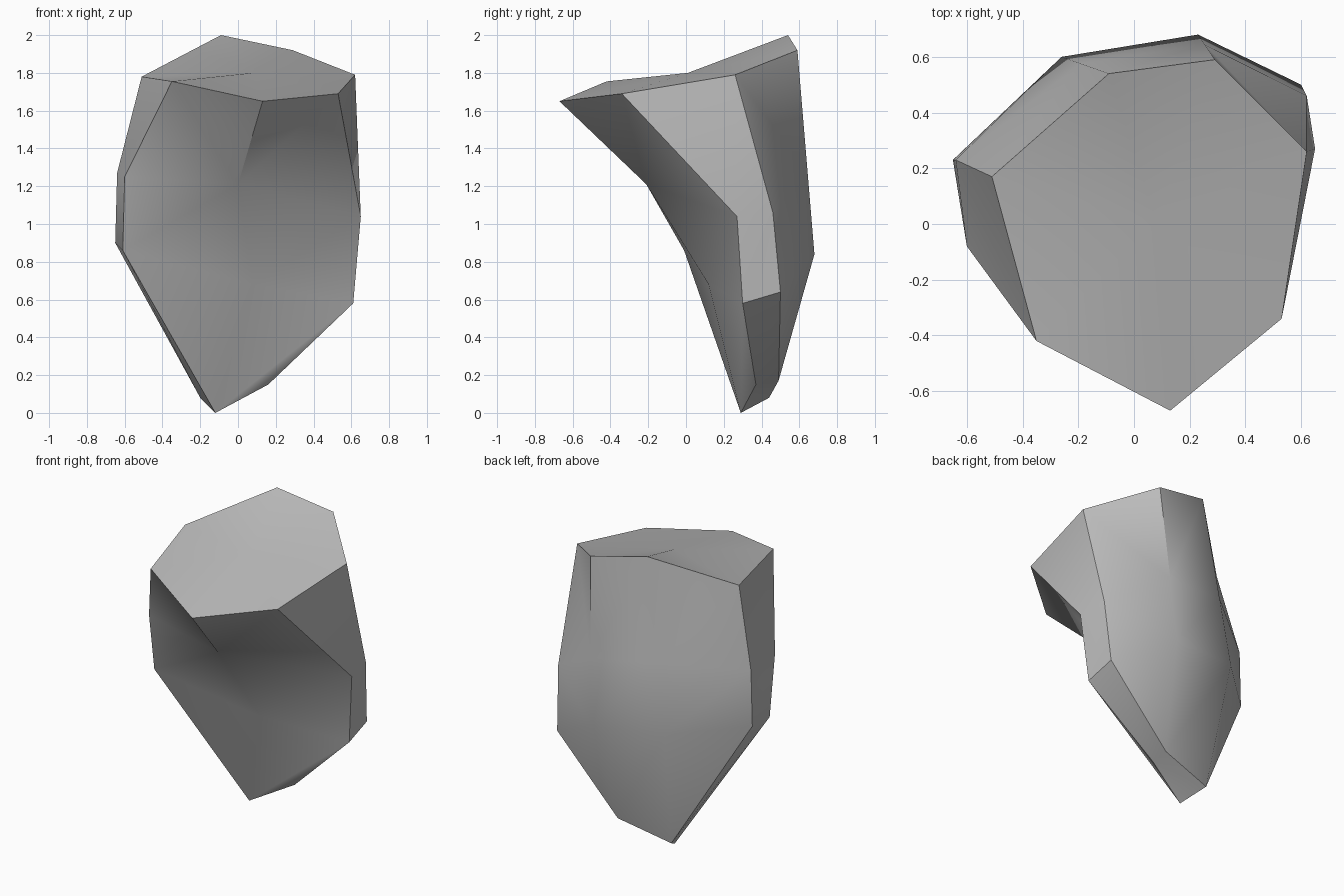
import bpy, bmesh
from mathutils import Vector

cube = bpy.data.objects.get("Cube")
if cube:
    bpy.data.objects.remove(cube, do_unlink=True)

# Single stone colour
stone = bpy.data.materials.new("grey_stone")
stone.use_nodes = True
grey = (0.5, 0.5, 0.5, 1)
stone.diffuse_color = grey
stone.node_tree.nodes["Principled BSDF"].inputs["Base Color"].default_value = grey

# Rings run round the rock in seven columns:
# left, front left, front, front right, right, back right, back left
rim = [(-.51, .17, 1.78), (-.35, -.42, 1.755), (.13, -.67, 1.65), (.53, -.34, 1.69),
       (.62, .26, 1.79), (.29, .59, 1.92), (-.09, .54, 2)]
shoulder = [(-.64, .23, 1.27), (-.60, -.08, 1.25), (0, -.21, 1.21), (.65, .27, 1.04),
            (.62, .46, 1.06)]
belly = [(-.65, .23, .9), (-.61, -.01, .86), (.08, .12, .68), (.61, .30, .58),
         (.60, .50, .64), (.23, .68, .84), (-.26, .60, .88)]
tip, heel = (-.12, .29, 0), (-.20, .44, .08)
foot = [heel, tip, tip, (.16, .37, .15), (.16, .49, .17), (.16, .49, .17), heel]
centre = (.08, .01, 1.8)

# The back runs straight from rim to belly
for i in (5, 6):
    shoulder.append(tuple(Vector(rim[i]).lerp(Vector(belly[i]), .6)))

bm = bmesh.new()
cache = {}


def vert(p):
    if p not in cache:
        cache[p] = bm.verts.new(p)
    return cache[p]


def tri(*points):
    if len(set(points)) == 3:
        bm.faces.new([vert(p) for p in points])


# Sides: each band is split along "/" or "\" per column
bands = [(rim, shoulder, "/\\//\\//"), (shoulder, belly, "////\\//"),
         (belly, foot, "////\\//")]
for upper, lower, splits in bands:
    for i, split in enumerate(splits):
        j = (i + 1) % len(upper)
        a, b, c, d = upper[i], lower[i], lower[j], upper[j]
        if split == "\\":
            tri(a, b, c)
            tri(a, c, d)
        else:
            tri(a, b, d)
            tri(b, c, d)

# Shallow top fan and underside
for i in range(len(rim)):
    tri(rim[i], rim[(i + 1) % len(rim)], centre)
tri(tip, heel, foot[3])
tri(heel, foot[4], foot[3])

bmesh.ops.recalc_face_normals(bm, faces=bm.faces)
mesh = bpy.data.meshes.new("rock")
bm.to_mesh(mesh)
bm.free()
mesh.materials.append(stone)
rock = bpy.data.objects.new("rock", mesh)
bpy.context.collection.objects.link(rock)
bpy.context.view_layer.objects.active = rock
rock.select_set(True)
bpy.ops.object.shade_smooth_by_angle(angle=0.75)
